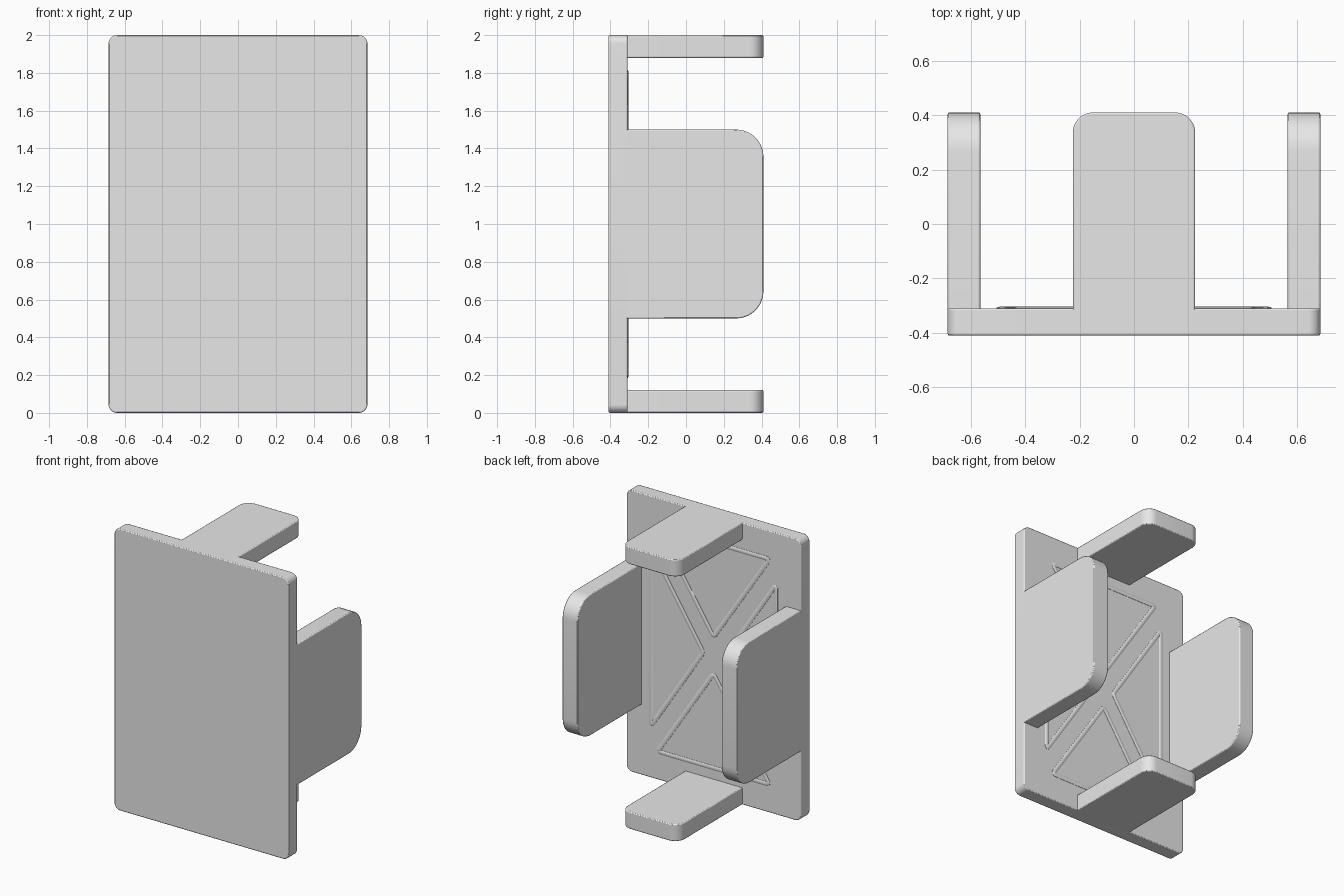
import bpy
import bmesh
from math import pi, sin, cos, radians
from mathutils import Vector, Matrix

cube = bpy.data.objects.get("Cube")
if cube:
    bpy.data.objects.remove(cube, do_unlink=True)

grey = bpy.data.materials.new("light_grey")
grey.use_nodes = True
grey.diffuse_color = (0.8, 0.8, 0.8, 1)
grey.node_tree.nodes["Principled BSDF"].inputs["Base Color"].default_value = (0.8, 0.8, 0.8, 1)

BACK = -0.31    # rear surface of the panel
FRONT = -0.41


def smooth(obj):
    bpy.ops.object.select_all(action='DESELECT')
    obj.select_set(True)
    bpy.context.view_layer.objects.active = obj
    bpy.ops.object.shade_smooth_by_angle(angle=radians(35))


def rounded_rect(u0, u1, v0, v1, radii, steps=10):
    """Outline with corner radii listed from lower left, counter-clockwise."""
    corners = [(u0, v0, 1, 1), (u1, v0, -1, 1), (u1, v1, -1, -1), (u0, v1, 1, -1)]
    pts = []
    for i, ((u, v, su, sv), r) in enumerate(zip(corners, radii)):
        if r == 0:
            pts.append((u, v))
            continue
        for k in range(steps + 1):
            a = pi + (i + k / steps) * pi / 2
            pts.append((u + su * r + r * cos(a), v + sv * r + r * sin(a)))
    return pts


def slab(name, outline, place, depth, bevel=0.006):
    """Extrude an outline; place maps (u, v) to a point, depth is a vector."""
    bm = bmesh.new()
    face = bm.faces.new([bm.verts.new(place(u, v)) for u, v in outline])
    ext = bmesh.ops.extrude_face_region(bm, geom=[face])
    moved = [g for g in ext["geom"] if isinstance(g, bmesh.types.BMVert)]
    bmesh.ops.translate(bm, verts=moved, vec=Vector(depth))
    bmesh.ops.recalc_face_normals(bm, faces=bm.faces)
    mesh = bpy.data.meshes.new(name)
    bm.to_mesh(mesh)
    bm.free()
    mesh.materials.append(grey)
    obj = bpy.data.objects.new(name, mesh)
    bpy.context.collection.objects.link(obj)
    smooth(obj)
    mod = obj.modifiers.new("soft_edges", 'BEVEL')
    mod.width = bevel
    mod.segments = 2
    mod.limit_method = 'ANGLE'
    mod.angle_limit = radians(50)
    return obj


# Front panel
slab("front_panel", rounded_rect(-0.685, 0.685, 0, 2, [0.045] * 4),
     lambda u, v: (u, FRONT, v), (0, BACK - FRONT, 0))

# Top and bottom tabs
tab = rounded_rect(-0.225, 0.225, FRONT + 0.01, 0.41, [0, 0, 0.075, 0.075])
for name, z in (("top_tab", 1.88), ("bottom_tab", 0)):
    slab(name, tab, lambda u, v: (u, v, z), (0, 0, 0.12))

# Side tabs
wing = rounded_rect(FRONT + 0.01, 0.41, 0.5, 1.5, [0, 0.145, 0.145, 0])
for name, s in (("left_tab", 1), ("right_tab", -1)):
    slab(name, wing, lambda u, v: (s * 0.565, u, v), (s * 0.12, 0, 0))


# Shallow triangular ribs on the rear of the panel
def rib(name, points):
    curve = bpy.data.curves.new(name, 'CURVE')
    curve.dimensions = '3D'
    curve.bevel_depth = 0.016
    curve.bevel_resolution = 3
    spline = curve.splines.new('POLY')
    path = []
    for i, p in enumerate(points):
        p, a, b = Vector(p), Vector(points[i - 1]), Vector(points[(i + 1) % 3])
        start = p + (a - p).normalized() * 0.03
        end = p + (b - p).normalized() * 0.03
        for k in range(5):
            t = k / 4
            path.append(start * (1 - t) ** 2 + p * 2 * t * (1 - t) + end * t * t)
    spline.points.add(len(path) - 1)
    for pt, p in zip(spline.points, path):
        pt.co = (p.x, 0, p.y, 1)
    spline.use_cyclic_u = True
    obj = bpy.data.objects.new(name, curve)
    bpy.context.collection.objects.link(obj)
    bpy.ops.object.select_all(action='DESELECT')
    obj.select_set(True)
    bpy.context.view_layer.objects.active = obj
    bpy.ops.object.convert(target='MESH')
    obj = bpy.context.view_layer.objects.active
    # Flatten the round section and seat it on the panel
    obj.data.transform(Matrix.Translation((0, BACK, 1)) @ Matrix.Diagonal((1, 0.4, 1, 1)))
    obj.data.materials.clear()
    obj.data.materials.append(grey)
    smooth(obj)


for side, s in (("left", 1), ("right", -1)):
    rib(side + "_rib", [(s * 0.08, 0), (s * 0.49, -0.63), (s * 0.49, 0.63)])
for side, s in (("top", 1), ("bottom", -1)):
    rib(side + "_rib", [(0, s * 0.13), (-0.44, s * 0.8), (0.44, s * 0.8)])
